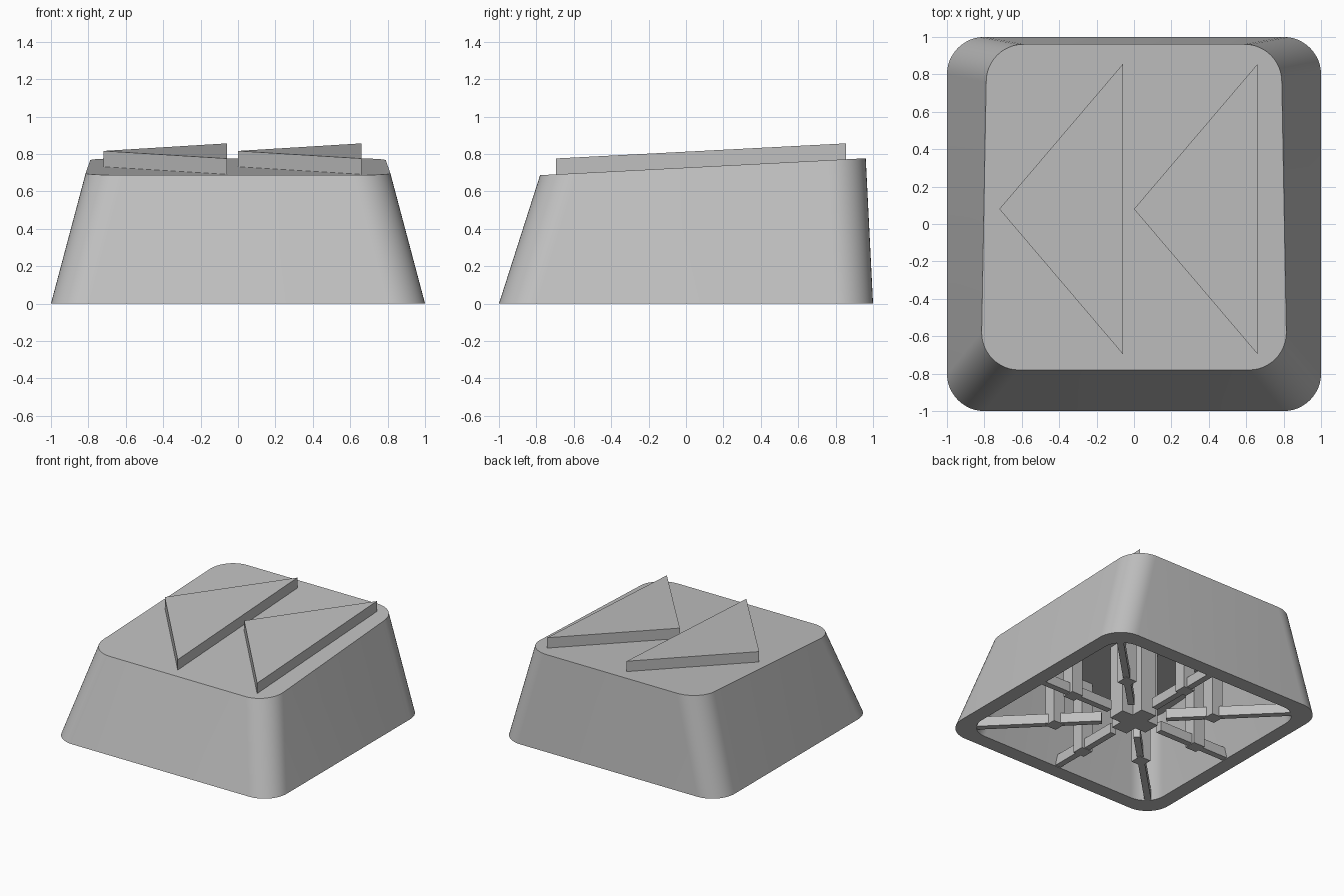
import bpy, bmesh, math
from mathutils import Matrix, Vector

cube = bpy.data.objects.get("Cube")
if cube:
    bpy.data.objects.remove(cube, do_unlink=True)

grey = bpy.data.materials.new("light grey plastic")
grey.use_nodes = True
grey.diffuse_color = (0.527, 0.527, 0.527, 1)
grey.node_tree.nodes["Principled BSDF"].inputs["Base Color"].default_value = grey.diffuse_color

SLOPE = 0.052          # tilt of the top face
TOP = 0.727            # height of the top face at the centre
WALL = 0.12


def top_z(y, drop=0.0):
    return TOP - drop + SLOPE * y


def finish(name, bm, smooth=False):
    bmesh.ops.recalc_face_normals(bm, faces=bm.faces)
    mesh = bpy.data.meshes.new(name)
    bm.to_mesh(mesh)
    bm.free()
    mesh.materials.append(grey)
    obj = bpy.data.objects.new(name, mesh)
    bpy.context.scene.collection.objects.link(obj)
    if smooth:
        bpy.ops.object.select_all(action='DESELECT')
        obj.select_set(True)
        bpy.context.view_layer.objects.active = obj
        bpy.ops.object.shade_smooth_by_angle(angle=math.radians(30))
    return obj


def section(bm, height, inset, radius, steps=12):
    """Rounded square cross-section of the tapering body; height is a function of y."""
    verts = []
    for quarter, (sx, sy) in enumerate([(1, 1), (-1, 1), (-1, -1), (1, -1)]):
        z = height(0.96 if sy > 0 else -0.78)
        cx = sx * (1 - 0.27 * z - inset - radius)
        reach = 1 - (0.05 if sy > 0 else 0.32) * z
        cy = sy * (reach - inset - radius)
        for i in range(steps + 1):
            a = (quarter + i / steps) * math.pi / 2
            y = cy + radius * math.sin(a)
            verts.append(bm.verts.new((cx + radius * math.cos(a), y, height(y))))
    return verts


def box(bm, x0, x1, width, z0, z1, angle=0.0):
    """Box along x, turned about the centre."""
    size = Matrix.Diagonal((x1 - x0, width, z1 - z0, 1))
    place = Matrix.Translation(((x0 + x1) / 2, 0, (z0 + z1) / 2))
    bmesh.ops.create_cube(bm, size=1, matrix=Matrix.Rotation(angle, 4, 'Z') @ place @ size)


# Hollow body: outer skin, bottom rim, inner skin and ceiling
bm = bmesh.new()
loops = [
    section(bm, lambda y: top_z(y), 0, 0.2),
    section(bm, lambda y: 0, 0, 0.2),
    section(bm, lambda y: 0, WALL, 0.17),
    section(bm, lambda y: top_z(y, WALL), WALL, 0.17),
]
for a, b in zip(loops, loops[1:]):
    for i in range(len(a)):
        j = (i + 1) % len(a)
        bm.faces.new((a[i], a[j], b[j], b[i]))
bm.faces.new(loops[0])
bm.faces.new(loops[-1])
finish("keycap_body", bm, smooth=True)

# Two raised triangles on the top face
for name, x in (("right_triangle", -0.72), ("left_triangle", 0.0)):
    bm = bmesh.new()
    outline = [(x, 0.08), (x + 0.66, -0.695), (x + 0.66, 0.855)]
    low = [bm.verts.new((px, py, top_z(py, 0.01))) for px, py in outline]
    face = bm.faces.new(low)
    raised = bmesh.ops.extrude_face_region(bm, geom=[face])["geom"]
    moved = [v for v in raised if isinstance(v, bmesh.types.BMVert)]
    bmesh.ops.translate(bm, verts=moved, vec=Vector((0, 0, 0.095)))
    finish(name, bm)

# Radial ribs and upright posts inside the cavity
ribs, posts = bmesh.new(), bmesh.new()
for k in range(8):
    angle = k * math.pi / 4
    box(ribs, 0.24, 1.22 if k % 2 else 0.92, 0.05, 0.005, 0.085, angle)
    px, py = 0.59 * math.cos(angle), 0.59 * math.sin(angle)
    size = Matrix.Diagonal((0.1, 0.1, top_z(py, 0.09), 1))
    place = Matrix.Translation((px, py, top_z(py, 0.09) / 2))
    bmesh.ops.create_cube(posts, size=1, matrix=place @ size)
finish("inner_ribs", ribs)
finish("inner_posts", posts)

# Cross-shaped stem under the centre
bm = bmesh.new()
for angle in (0, math.pi / 2):
    box(bm, -0.17, 0.17, 0.14, 0.0, top_z(0, 0.09), angle)
finish("stem", bm)
